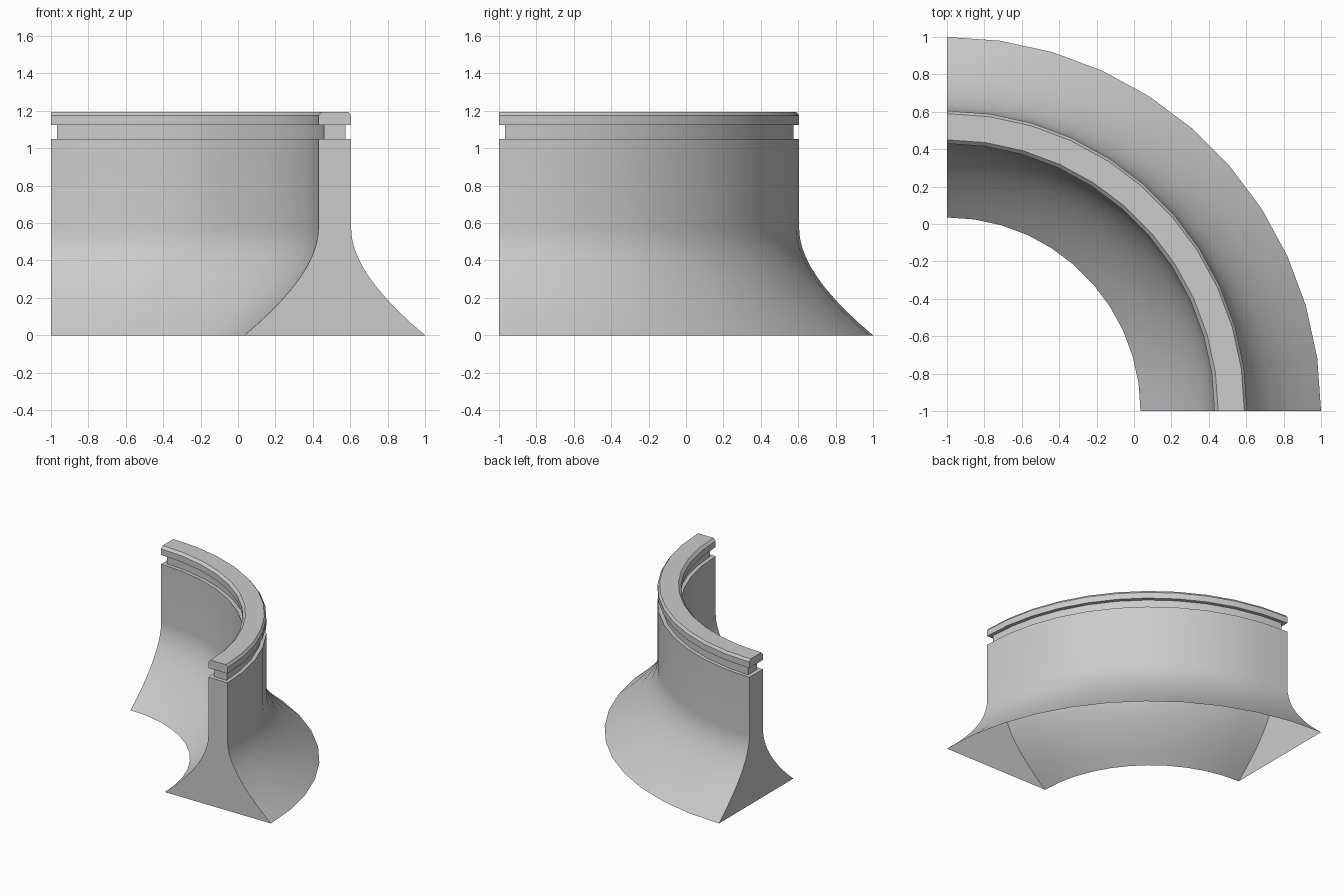
import bpy, bmesh
from math import sin, cos, pi

if "Cube" in bpy.data.objects:
    bpy.data.objects.remove(bpy.data.objects["Cube"])

SEG = 11      # facets around the quarter turn
CX = CY = -1  # revolve axis
FLARE = 10    # steps in the flared foot


def quarter_sweep(name, levels):
    """Sweep a wall section (z, inner radius, outer radius, end inset) a quarter turn; open underside."""
    bm = bmesh.new()
    grid = []
    for z, r_in, r_out, inset in levels:
        sides = []
        for r in (r_in, r_out):
            row = []
            for k in range(SEG + 1):
                a = pi / 2 * k / SEG
                x, y = CX + r * cos(a), CY + r * sin(a)
                if k == 0:
                    y += inset
                elif k == SEG:
                    x += inset
                row.append(bm.verts.new((x, y, z)))
            sides.append(row)
        grid.append(sides)
    for (i0, o0), (i1, o1) in zip(grid, grid[1:]):
        for k in range(SEG):
            bm.faces.new((o0[k], o0[k + 1], o1[k + 1], o1[k]))
            bm.faces.new((i0[k + 1], i0[k], i1[k], i1[k + 1]))
        bm.faces.new((i0[0], o0[0], o1[0], i1[0]))          # front end
        bm.faces.new((o0[-1], i0[-1], i1[-1], o1[-1]))      # left end
    i, o = grid[-1]
    for k in range(SEG):
        bm.faces.new((i[k], o[k], o[k + 1], i[k + 1]))      # top
    bmesh.ops.recalc_face_normals(bm, faces=bm.faces)
    mesh = bpy.data.meshes.new(name)
    bm.to_mesh(mesh)
    bm.free()
    ob = bpy.data.objects.new(name, mesh)
    bpy.context.collection.objects.link(ob)
    bpy.context.view_layer.objects.active = ob
    ob.select_set(True)
    bpy.ops.object.shade_smooth_by_angle(angle=pi / 6)
    return ob


R_IN, R_OUT, SPREAD = 1.43, 1.605, 0.395

# Flared foot: quadratic curve from the wide base to the straight wall
levels = []
for n in range(FLARE + 1):
    t = 1 - n / FLARE
    z = 0.57 * (1 - t) ** 2 + 2 * t * (1 - t) * 0.33
    levels.append((z, R_IN - SPREAD * t * t, R_OUT + SPREAD * t * t, 0))

# Straight wall, recessed groove on all sides, chamfered rim
levels += [
    (1.05, R_IN, R_OUT, 0),
    (1.05, R_IN + 0.03, R_OUT - 0.03, 0.033),
    (1.125, R_IN + 0.03, R_OUT - 0.03, 0.033),
    (1.125, R_IN, R_OUT, 0),
    (1.175, R_IN, R_OUT, 0),
    (1.195, R_IN + 0.02, R_OUT - 0.015, 0),
]
quarter_sweep("curved_curb_wall", levels)
